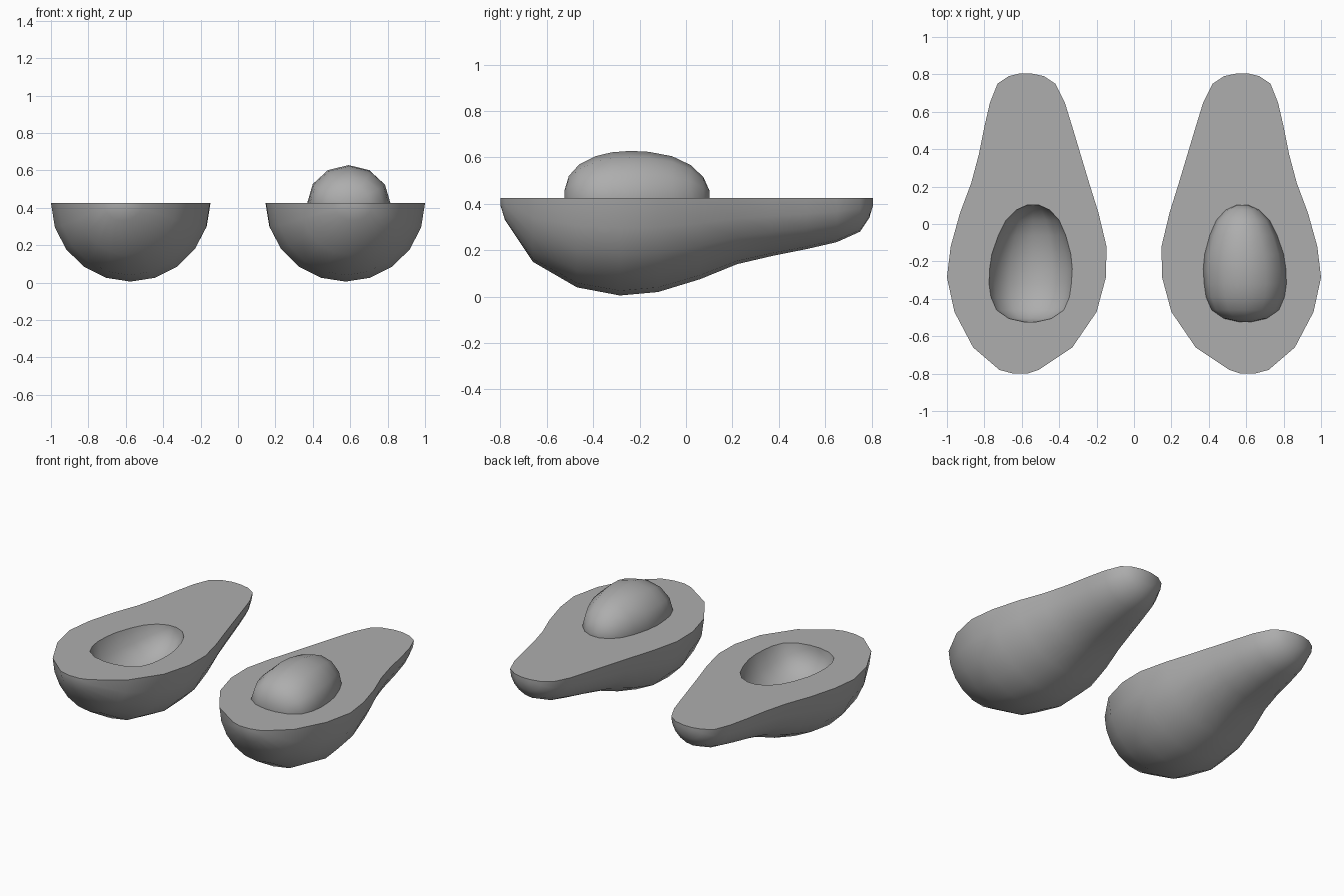
import bpy
import bmesh
from math import cos, sin, pi

cube = bpy.data.objects.get("Cube")
if cube:
    bpy.data.objects.remove(cube, do_unlink=True)

RIM = 0.425  # height of the cut face

# Stations along the fruit: y, outer x, inner x, depth below the cut
SKIN = [
    (-0.80, 0.645, 0.57, 0.03), (-0.78, 0.72, 0.51, 0.095),
    (-0.66, 0.86, 0.33, 0.275), (-0.47, 0.96, 0.20, 0.385),
    (-0.285, 1.0, 0.15, 0.42), (-0.12, 0.98, 0.147, 0.405),
    (0.06, 0.93, 0.19, 0.35), (0.22, 0.87, 0.24, 0.285),
    (0.37, 0.83, 0.285, 0.25), (0.52, 0.80, 0.33, 0.22),
    (0.65, 0.77, 0.37, 0.19), (0.75, 0.73, 0.42, 0.145),
    (0.79, 0.67, 0.48, 0.085), (0.805, 0.61, 0.55, 0.035),
]

# Same layout for the stone, and for the hollow it leaves
STONE = [
    (-0.523, 0.63, 0.56, 0.035), (-0.505, 0.71, 0.48, 0.095),
    (-0.46, 0.775, 0.415, 0.145), (-0.39, 0.805, 0.385, 0.18),
    (-0.32, 0.815, 0.375, 0.197), (-0.24, 0.812, 0.37, 0.203),
    (-0.16, 0.80, 0.378, 0.199), (-0.06, 0.765, 0.405, 0.18),
    (0.02, 0.725, 0.44, 0.142), (0.075, 0.67, 0.49, 0.09),
    (0.102, 0.61, 0.55, 0.03),
]

flesh = bpy.data.materials.new("mid_grey")
flesh.use_nodes = True
flesh.diffuse_color = (0.42, 0.42, 0.42, 1)
flesh.node_tree.nodes["Principled BSDF"].inputs["Base Color"].default_value = (0.42, 0.42, 0.42, 1)


def loft(bm, stations, side, steps, shift=0.0, whole=False):
    """Skin half (or whole) elliptical rings into a shell with closed ends."""
    rings = []
    for y, outer, inner, depth in stations:
        mid, half = (outer + inner) / 2, (outer - inner) / 2
        count = 2 * steps if whole else steps + 1
        rings.append([bm.verts.new((side * (mid + half * cos(pi * i / steps)) + shift, y,
                                    RIM - depth * sin(pi * i / steps)))
                      for i in range(count)])
    for a, b in zip(rings, rings[1:]):
        for i in range(len(a) if whole else len(a) - 1):
            j = (i + 1) % len(a)
            bm.faces.new((a[i], a[j], b[j], b[i]))
    bm.faces.new(rings[0])
    bm.faces.new(rings[-1])


def finish(bm, name):
    bmesh.ops.recalc_face_normals(bm, faces=bm.faces[:])
    mesh = bpy.data.meshes.new(name)
    bm.to_mesh(mesh)
    bm.free()
    mesh.materials.append(flesh)
    obj = bpy.data.objects.new(name, mesh)
    bpy.context.collection.objects.link(obj)
    bpy.ops.object.select_all(action="DESELECT")
    obj.select_set(True)
    bpy.context.view_layer.objects.active = obj
    bpy.ops.object.shade_smooth_by_angle(angle=pi * 0.28)


# Two mirrored fruit halves, each with a hollow and a flat cut face
for side, shift, name in ((-1, 0.04, "right_fruit_half"), (1, 0.0, "left_fruit_half")):
    bm = bmesh.new()
    loft(bm, SKIN, side, 10)
    loft(bm, STONE, side, 6, shift)
    rim = [e for e in bm.edges if e.is_boundary]
    bmesh.ops.triangle_fill(bm, edges=rim, use_beauty=True, normal=(0, 0, 1))
    finish(bm, name)

# Stone resting in the left half
bm = bmesh.new()
loft(bm, STONE, 1, 6, whole=True)
finish(bm, "stone")
